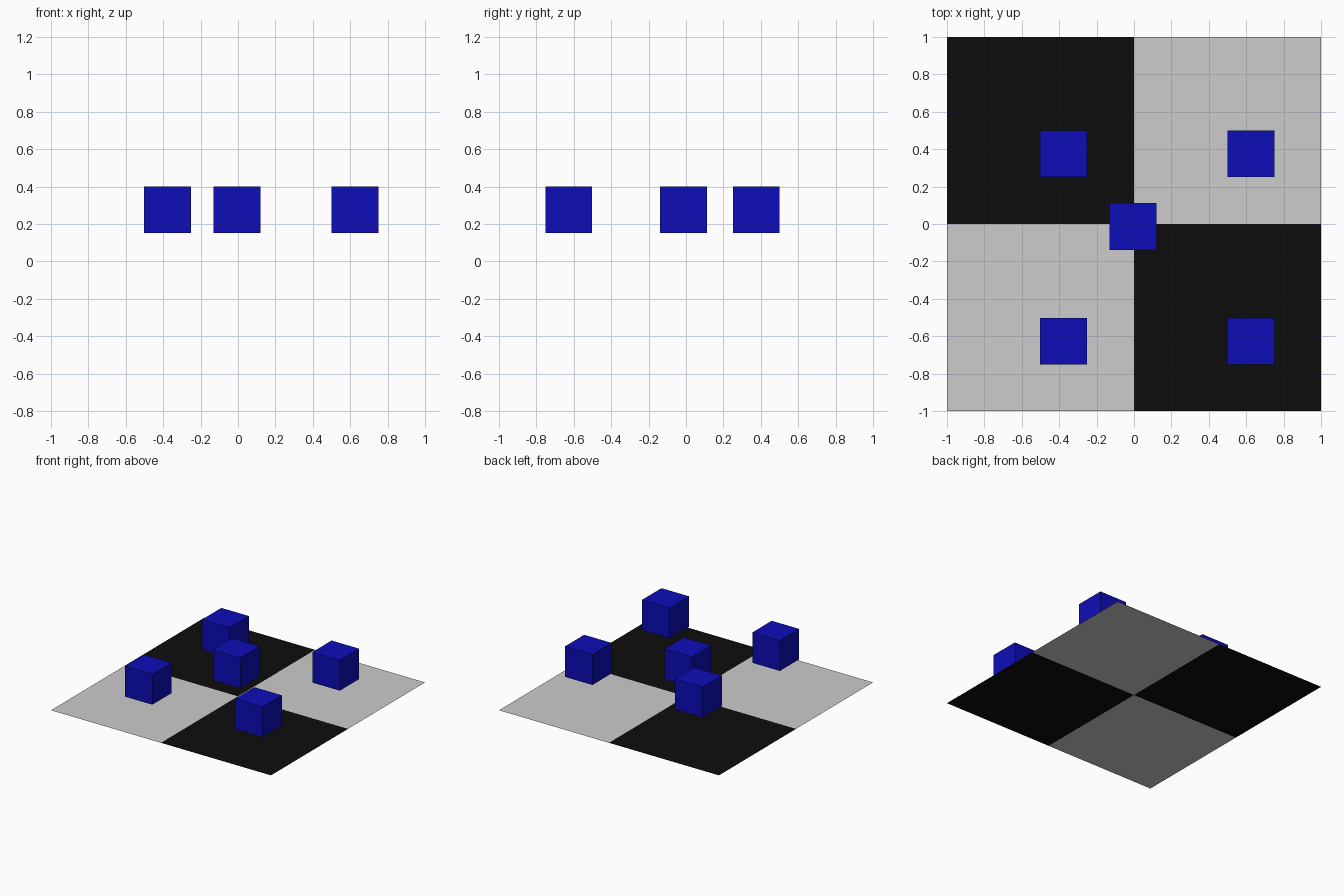
import bpy, bmesh
from mathutils import Matrix

if "Cube" in bpy.data.objects:
    bpy.data.objects.remove(bpy.data.objects["Cube"])


def material(name, rgb):
    m = bpy.data.materials.new(name)
    m.diffuse_color = (*rgb, 1.0)
    m.use_nodes = True
    m.node_tree.nodes["Principled BSDF"].inputs["Base Color"].default_value = m.diffuse_color
    return m


grey = material("light_grey", (0.604, 0.604, 0.604))
black = material("black", (0.004, 0.004, 0.004))
blue = material("blue", (0.004, 0.004, 0.479))


def add_object(name, bm, mats):
    mesh = bpy.data.meshes.new(name)
    bm.to_mesh(mesh)
    bm.free()
    for m in mats:
        mesh.materials.append(m)
    obj = bpy.data.objects.new(name, mesh)
    bpy.context.collection.objects.link(obj)
    return obj


# Flat checkered floor: 2 x 2 tiles, black where x and y have opposite signs
bm = bmesh.new()
bmesh.ops.create_grid(bm, x_segments=2, y_segments=2, size=1.0)
for f in bm.faces:
    c = f.calc_center_median()
    f.material_index = 1 if c.x * c.y < 0 else 0
add_object("checkered_floor", bm, [grey, black])

# Five floating cubes: one over each tile and one over the centre
SIZE, HEIGHT = 0.25, 0.276
spots = [(x, y) for x in (-0.377, 0.625) for y in (-0.627, 0.376)]
spots.append((-0.006, -0.014))
for i, (x, y) in enumerate(spots, 1):
    bm = bmesh.new()
    bmesh.ops.create_cube(bm, size=SIZE, matrix=Matrix.Translation((x, y, HEIGHT)))
    add_object(f"floating_cube_{i}", bm, [blue])
